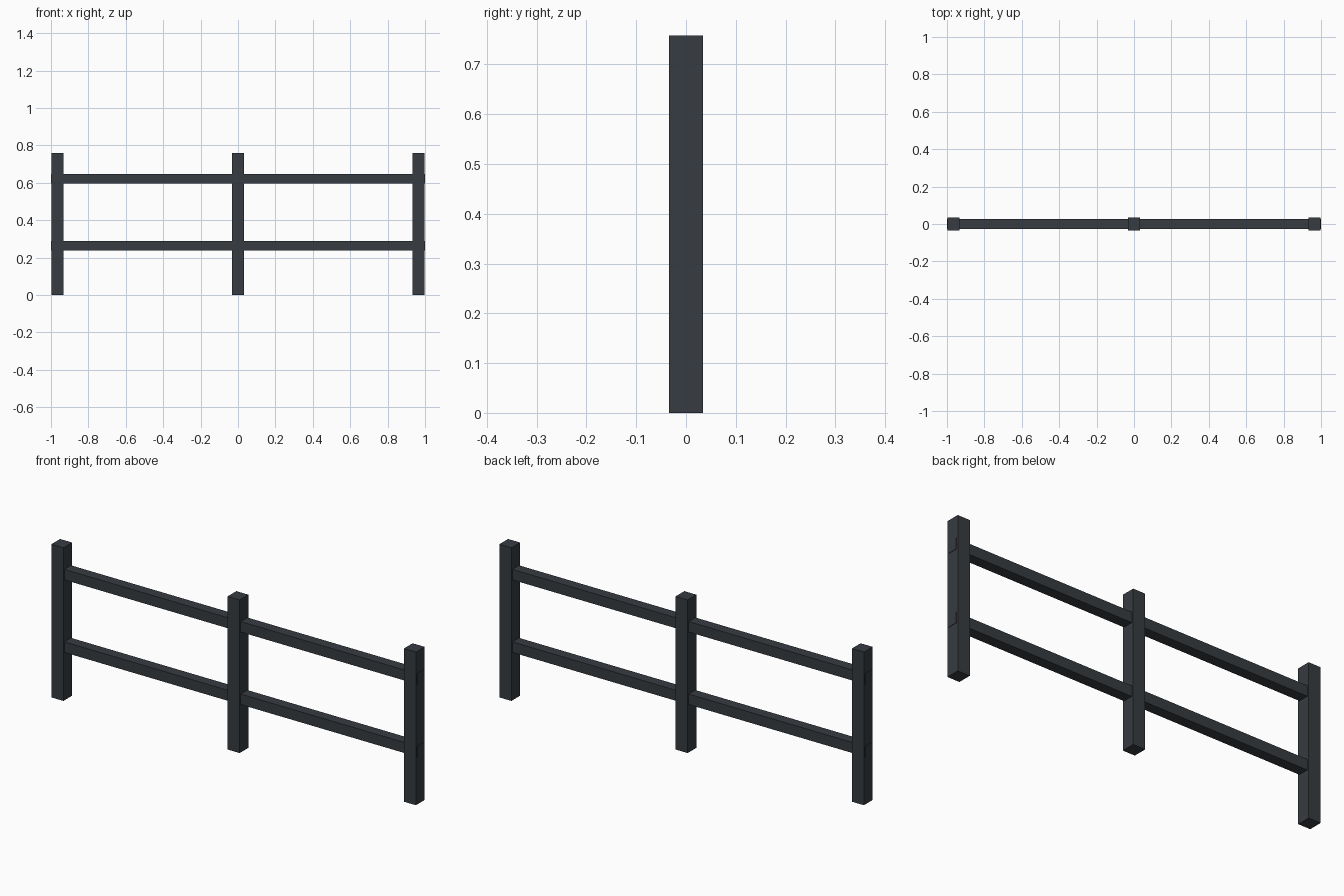
import bpy

if "Cube" in bpy.data.objects:
    bpy.data.objects.remove(bpy.data.objects["Cube"])

# Dark slate paint for the whole fence
paint = bpy.data.materials.new("dark_slate")
paint.diffuse_color = (0.038, 0.045, 0.053, 1)
paint.use_nodes = True
paint.node_tree.nodes["Principled BSDF"].inputs["Base Color"].default_value = paint.diffuse_color


def box(name, lo, hi):
    """Flat-faced box between two corners."""
    bpy.ops.mesh.primitive_cube_add(
        size=1, location=[(a + b) / 2 for a, b in zip(lo, hi)])
    ob = bpy.context.object
    ob.name = name
    ob.scale = [b - a for a, b in zip(lo, hi)]
    bpy.ops.object.transform_apply(location=False, rotation=False, scale=True)
    ob.data.materials.append(paint)
    return ob


# Three upright posts
HALF = 0.033
for name, x in (("left_post", -0.965), ("middle_post", 0.0), ("right_post", 0.965)):
    box(name, (x - HALF, -0.034, 0), (x + HALF, 0.034, 0.758))

# Two horizontal rails, ends standing just proud of the outer posts
for name, z in (("lower_rail", 0.263), ("upper_rail", 0.622)):
    box(name, (-1, -0.026, z - 0.026), (1, 0.026, z + 0.026))
